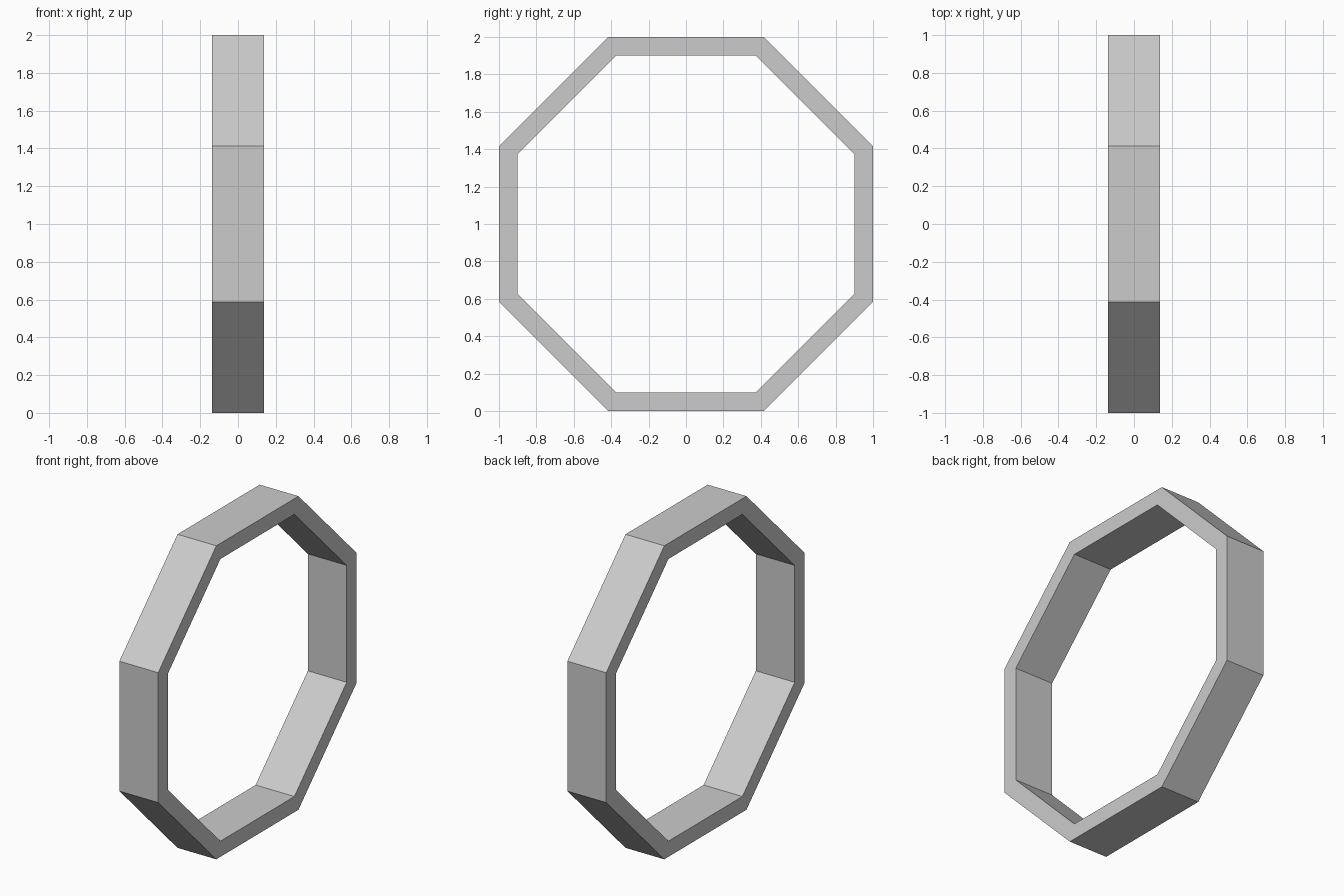
import bpy
from math import pi, cos, sin

if "Cube" in bpy.data.objects:
    bpy.data.objects.remove(bpy.data.objects["Cube"])

SIDES = 8
HALF_WIDTH = 0.137
OUTER, INNER = 1.0, 0.9   # flat-to-centre distances


def ring(apothem, x):
    r = apothem / cos(pi / SIDES)
    angles = [(i + 0.5) * 2 * pi / SIDES for i in range(SIDES)]
    return [(x, r * cos(a), 1 + r * sin(a)) for a in angles]


# Rectangular cross-section swept round the octagon
section = [(OUTER, -HALF_WIDTH), (OUTER, HALF_WIDTH),
           (INNER, HALF_WIDTH), (INNER, -HALF_WIDTH)]
verts = [v for apothem, x in section for v in ring(apothem, x)]
faces = []
for k in range(4):
    a, b = k * SIDES, (k + 1) % 4 * SIDES
    for i in range(SIDES):
        j = (i + 1) % SIDES
        faces.append((a + i, a + j, b + j, b + i))

# Octagonal ring
mesh = bpy.data.meshes.new("octagonal_ring")
mesh.from_pydata(verts, [], faces)
mesh.update()
obj = bpy.data.objects.new("octagonal_ring", mesh)
bpy.context.collection.objects.link(obj)
